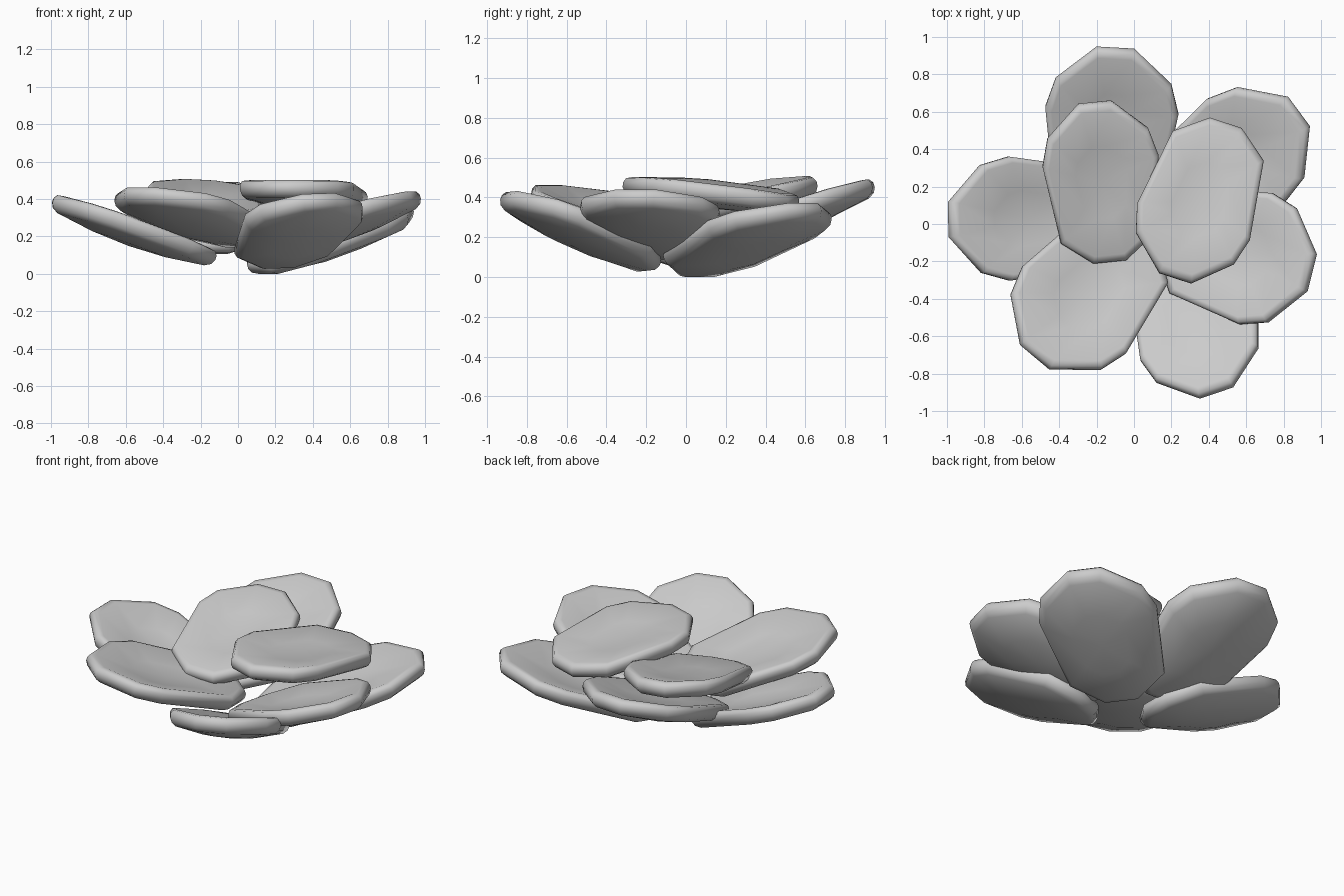
import bpy, bmesh, math
from mathutils import Vector, Matrix

if "Cube" in bpy.data.objects:
    bpy.data.objects.remove(bpy.data.objects["Cube"])

# Half outline of a petal: (position along length, half width as fraction of width)
HALF = [(1, .14), (.81, .43), (.64, .495), (.15, .40), (0, .14)]
OUTLINE = [(u, v) for u, v in HALF] + [(u, -v) for u, v in reversed(HALF)]

# Thickness profile from upper middle, round the rim, to lower middle: (scale, height)
T = .048
PROFILE = [(.45, T), (.90, T), (.97, T * .75), (1, T * .25),
           (1, -T * .25), (.97, -T * .75), (.90, -T), (.45, -T)]

# name, base point, tip point, width, roll in degrees, cup depth
PETALS = [
    ("back_petal", (-.15, .04, .16), (-.10, .94, .48), .72, 0, .045),
    ("back_right_petal", (.11, .03, .055), (.88, .60, .36), .70, 0, .045),
    ("right_petal", (.15, -.06, .14), (.95, -.26, .43), .73, 0, .045),
    ("front_right_petal", (.20, -.16, .08), (.44, -.90, .42), .67, 2, .04),
    ("front_left_petal", (.04, -.03, .20), (-.53, -.71, .45), .73, 0, .045),
    ("left_petal", (-.12, .035, .10), (-.99, .025, .41), .67, 0, .045),
    ("inner_left_petal", (-.13, -.20, .29), (-.21, .65, .49), .63, 3, .04),
    ("inner_right_petal", (.49, .54, .39), (.22, -.29, .48), .64, 0, .025),
]


def make_petal(name, base, tip, width, roll, cup):
    base, tip = Vector(base), Vector(tip)
    length = (tip - base).length
    along = (tip - base).normalized()
    side = along.cross(Vector((0, 0, 1))).normalized()
    side.rotate(Matrix.Rotation(math.radians(roll), 3, along))
    up = side.cross(along)
    mid = (base + tip) / 2

    def place(u, v, s, h):
        # Dished plate: middle sinks, sides lift slightly
        drop = cup * (s * s - 1) + .1 * v * v * s * s
        return (mid + along * (u - .5) * length * s
                + side * v * width * s + up * (h + drop))

    bm = bmesh.new()
    rings = [[bm.verts.new(place(u, v, s, h)) for u, v in OUTLINE]
             for s, h in PROFILE]
    top = bm.verts.new(place(.5, 0, 0, T))
    bottom = bm.verts.new(place(.5, 0, 0, -T))
    n = len(OUTLINE)
    for i in range(n):
        j = (i + 1) % n
        for a, b in zip(rings, rings[1:]):
            bm.faces.new((a[i], a[j], b[j], b[i]))
        bm.faces.new((top, rings[0][j], rings[0][i]))
        bm.faces.new((bottom, rings[-1][i], rings[-1][j]))
    bmesh.ops.recalc_face_normals(bm, faces=bm.faces)
    mesh = bpy.data.meshes.new(name)
    bm.to_mesh(mesh)
    bm.free()
    mesh.shade_smooth()
    mesh.set_sharp_from_angle(angle=math.radians(60))
    obj = bpy.data.objects.new(name, mesh)
    bpy.context.collection.objects.link(obj)
    return obj


petals = [make_petal(*p) for p in PETALS]

# Rest the lowest petal on the ground
low = min(v.co.z for o in petals for v in o.data.vertices)
for o in petals:
    o.data.transform(Matrix.Translation((0, 0, -low)))
